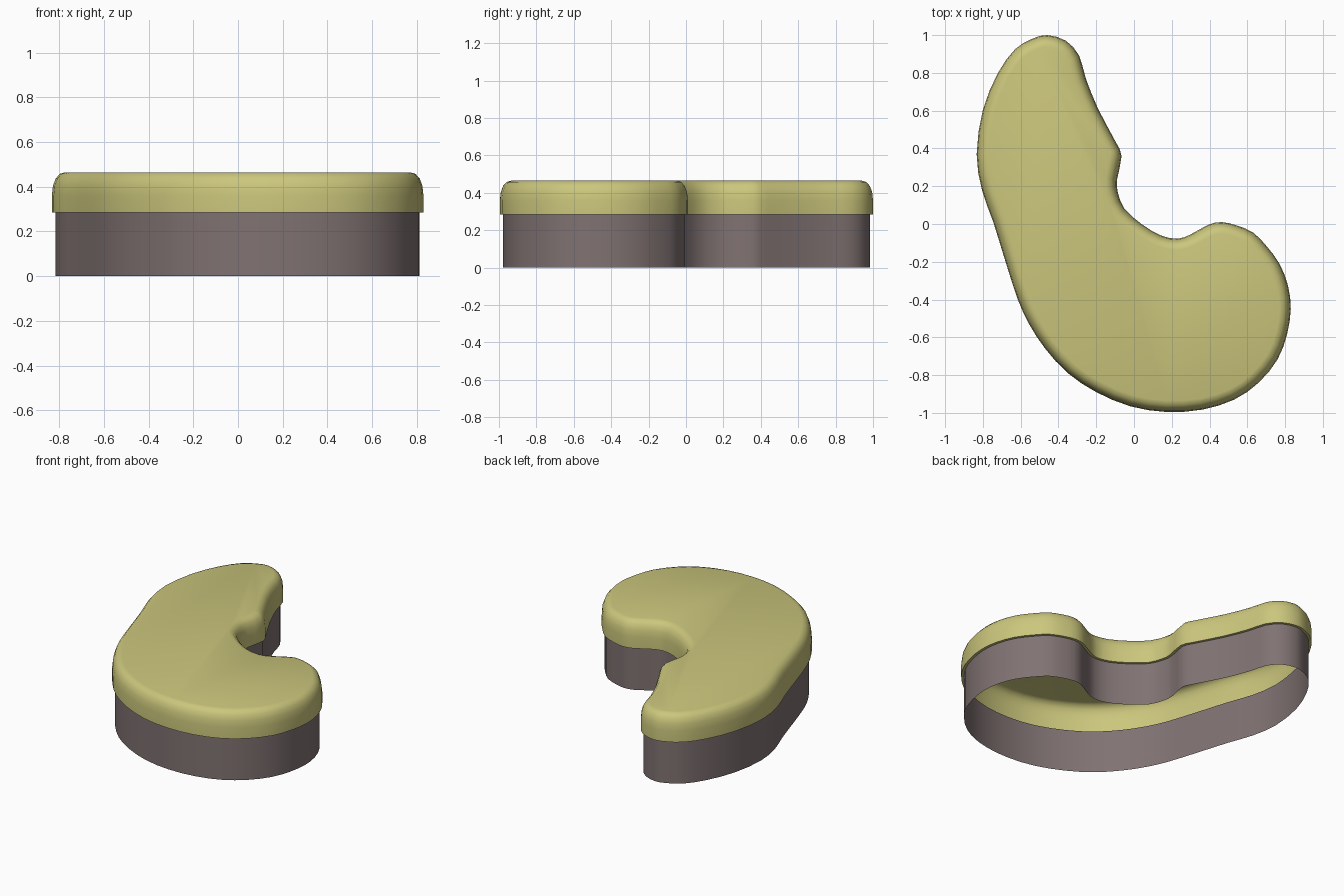
import bpy, bmesh
from mathutils import Vector

if "Cube" in bpy.data.objects:
    bpy.data.objects.remove(bpy.data.objects["Cube"])

# Curved bench outline, clockwise from the back tip
OUTLINE = [(-.46, 1), (-.36, .97), (-.29, .89), (-.255, .77), (-.19, .61), (-.10, .44),
           (-.066, .36), (-.09, .235), (-.085, .165), (-.05, .08), (.04, 0), (.14, -.06),
           (.23, -.078), (.30, -.055), (.395, -.003), (.465, .01), (.545, -.008), (.63, -.045),
           (.70, -.115), (.77, -.21), (.815, -.325), (.83, -.45), (.81, -.585), (.76, -.717),
           (.66, -.84), (.53, -.93), (.36, -.983), (.17, -.995), (-.02, -.965), (-.20, -.89),
           (-.35, -.79), (-.47, -.66), (-.555, -.53), (-.615, -.40), (-.68, -.20), (-.745, .01),
           (-.805, .18), (-.833, .37), (-.80, .605), (-.72, .80), (-.63, .925), (-.54, .98)]


def smooth_loop(pts, steps=2):
    """Closed Catmull-Rom curve through the points."""
    p = [Vector(q) for q in pts]
    n, out = len(p), []
    for i in range(n):
        a, b, c, d = p[i - 1], p[i], p[(i + 1) % n], p[(i + 2) % n]
        for k in range(steps):
            t = k / steps
            out.append(.5 * (2 * b + (c - a) * t + (2 * a - 5 * b + 4 * c - d) * t ** 2
                             + (3 * b - a - 3 * c + d) * t ** 3))
    return out


LOOP = smooth_loop(OUTLINE)


def inset_loop(d):
    """Outline moved inward by d."""
    n, out = len(LOOP), []
    for i in range(n):
        t = (LOOP[(i + 1) % n] - LOOP[i - 1]).normalized()
        out.append(LOOP[i] + Vector((t.y, -t.x)) * d)
    return out


def material(name, rgb):
    m = bpy.data.materials.new(name)
    m.diffuse_color = (*rgb, 1)
    m.use_nodes = True
    m.node_tree.nodes["Principled BSDF"].inputs["Base Color"].default_value = m.diffuse_color
    return m


def build(name, profile, mat, cap):
    """Skin rings given as (inset, height), with an optional top face."""
    bm = bmesh.new()
    rings = [[bm.verts.new((p.x, p.y, z)) for p in inset_loop(d)] for d, z in profile]
    n = len(LOOP)
    for lo, hi in zip(rings, rings[1:]):
        for i in range(n):
            j = (i + 1) % n
            bm.faces.new((lo[j], lo[i], hi[i], hi[j]))
    if cap:
        bm.faces.new(rings[-1][::-1])
    me = bpy.data.meshes.new(name)
    bm.to_mesh(me)
    bm.free()
    me.materials.append(mat)
    ob = bpy.data.objects.new(name, me)
    bpy.context.collection.objects.link(ob)
    bpy.ops.object.select_all(action='DESELECT')
    ob.select_set(True)
    bpy.context.view_layer.objects.active = ob
    bpy.ops.object.shade_smooth_by_angle(angle=.8)


olive = material("olive yellow fabric", (.597, .565, .202))
brown = material("grey brown panel", (.216, .168, .168))

# Cushion: hollow shell with a narrow lip below and a rounded top edge
build("cushion", [(.017, .285), (0, .285), (0, .36), (.005, .405), (.017, .437),
                  (.036, .458), (.06, .465)], olive, True)
# Base: thin wall, open below
build("base", [(.017, 0), (.017, .285)], brown, False)
